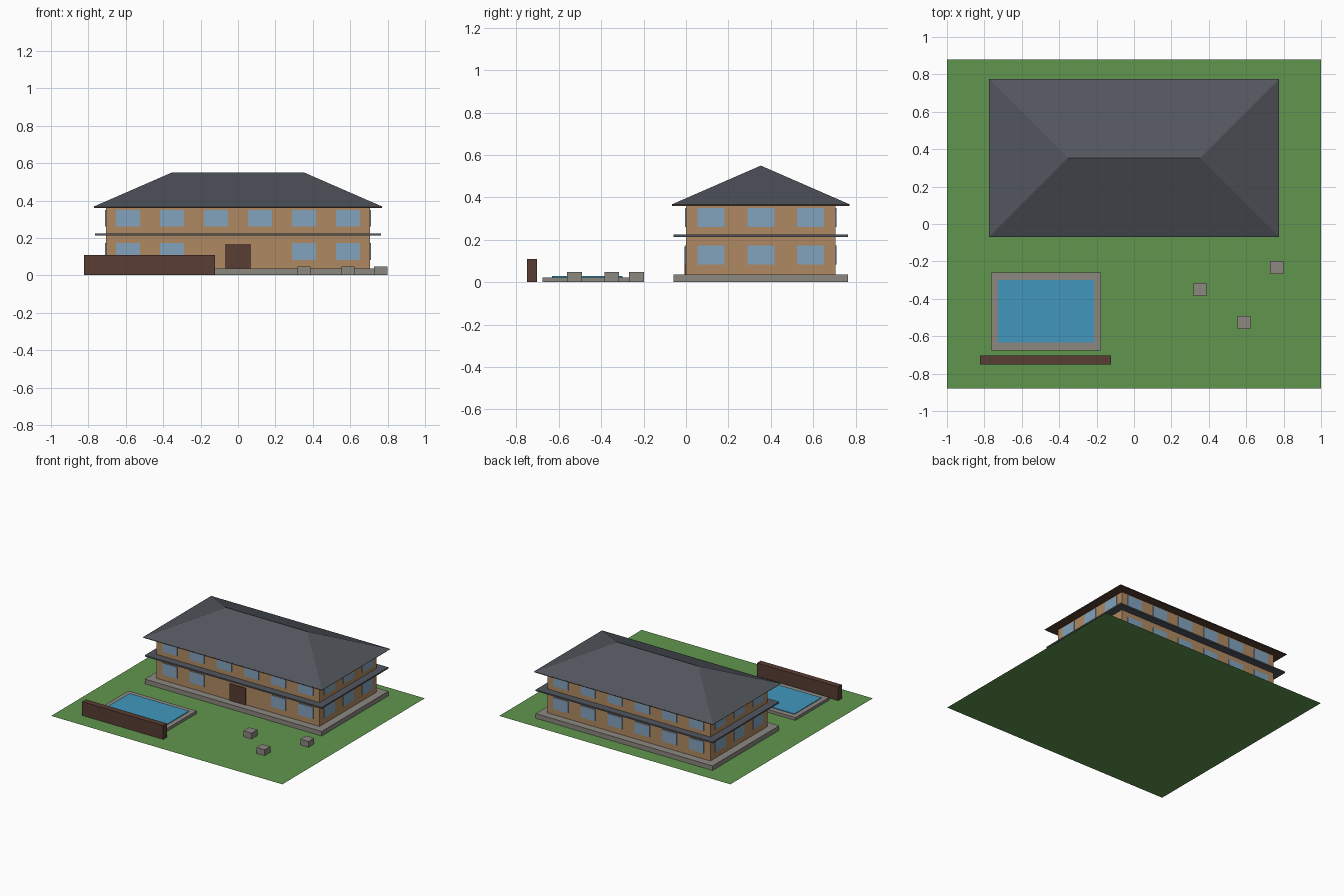
import bpy, bmesh

if "Cube" in bpy.data.objects:
    bpy.data.objects.remove(bpy.data.objects["Cube"])


def material(name, rgb):
    m = bpy.data.materials.new(name)
    m.diffuse_color = (*rgb, 1)
    m.use_nodes = True
    m.node_tree.nodes["Principled BSDF"].inputs["Base Color"].default_value = m.diffuse_color
    return m


GRASS = material("grass green", (.117, .305, .076))
WALL = material("tan wall", (.43, .254, .122))
SLATE = material("slate grey", (.085, .093, .11))
STONE = material("stone grey", (.262, .242, .216))
GLASS = material("window blue", (.223, .366, .515))
WATER = material("pool blue", (.054, .314, .515))
BROWN = material("dark brown", (.098, .048, .032))


def finish(name, bm, mat):
    bmesh.ops.recalc_face_normals(bm, faces=bm.faces)
    me = bpy.data.meshes.new(name)
    bm.to_mesh(me)
    bm.free()
    me.materials.append(mat)
    ob = bpy.data.objects.new(name, me)
    bpy.context.collection.objects.link(ob)
    return ob


def add_box(bm, x0, x1, y0, y1, z0, z1):
    for v in bmesh.ops.create_cube(bm, size=1)["verts"]:
        v.co = (x1 if v.co.x > 0 else x0, y1 if v.co.y > 0 else y0, z1 if v.co.z > 0 else z0)


def box(name, mat, *bounds):
    bm = bmesh.new()
    add_box(bm, *bounds)
    return finish(name, bm, mat)


CY = 0.353                      # centre line of the house
HX, HY = 0.705, 0.353           # half size of the walls

# Lawn
bm = bmesh.new()
bm.faces.new([bm.verts.new((x, y, 0)) for x, y in ((-1, -.88), (1, -.88), (1, .88), (-1, .88))])
finish("lawn", bm, GRASS)

# House body, plinth and band between floors
box("plinth", STONE, -.765, .765, CY - .412, CY + .412, .001, .037)
box("house_walls", WALL, -HX, HX, CY - HY, CY + HY, .03, .362)
box("floor_band", SLATE, -.765, .765, CY - .412, CY + .412, .213, .224)

# Hipped roof on a brown soffit
box("roof_soffit", BROWN, -.77, .77, CY - .418, CY + .418, .36, .368)
bm = bmesh.new()
add_box(bm, -.775, .775, CY - .422, CY + .422, .366, .55)
for v in bm.verts:
    if v.co.z > .5:
        v.co.x = .353 if v.co.x > 0 else -.353
        v.co.y = CY
bmesh.ops.remove_doubles(bm, verts=bm.verts, dist=1e-4)
finish("hipped_roof", bm, SLATE)

# Windows: two rows on every side, front centre left free for the door
bm = bmesh.new()
T, W = .005, .0635
for z0, z1 in ((.083, .174), (.26, .35)):
    for i in range(6):
        x = (i - 2.5) * HX / 3
        if z0 > .2 or i not in (2, 3):
            add_box(bm, x - W, x + W, -T, .002, z0, z1)
        add_box(bm, x - W, x + W, 2 * HY - .002, 2 * HY + T, z0, z1)
    for i in (-1, 0, 1):
        y = CY + i * .235
        for s in (-1, 1):
            xs = sorted((s * (HX - .002), s * (HX + T)))
            add_box(bm, *xs, y - W, y + W, z0, z1)
finish("windows", bm, GLASS)

# Front door
box("front_door", BROWN, -.07, .07, -.008, .005, .03, .168)

# Pool: stone rim with a water slab
box("pool_rim", STONE, -.765, -.177, -.676, -.26, .001, .023)
box("pool_water", WATER, -.728, -.213, -.633, -.3, .005, .028)

# Garden wall behind the pool
box("garden_wall", BROWN, -.823, -.122, -.75, -.704, .001, .109)

# Stone blocks on the lawn
for i, (x, y) in enumerate(((.353, -.35), (.588, -.526), (.763, -.233))):
    box(f"stone_block_{i + 1}", STONE, x - .035, x + .035, y - .035, y + .035, .001, .047)
